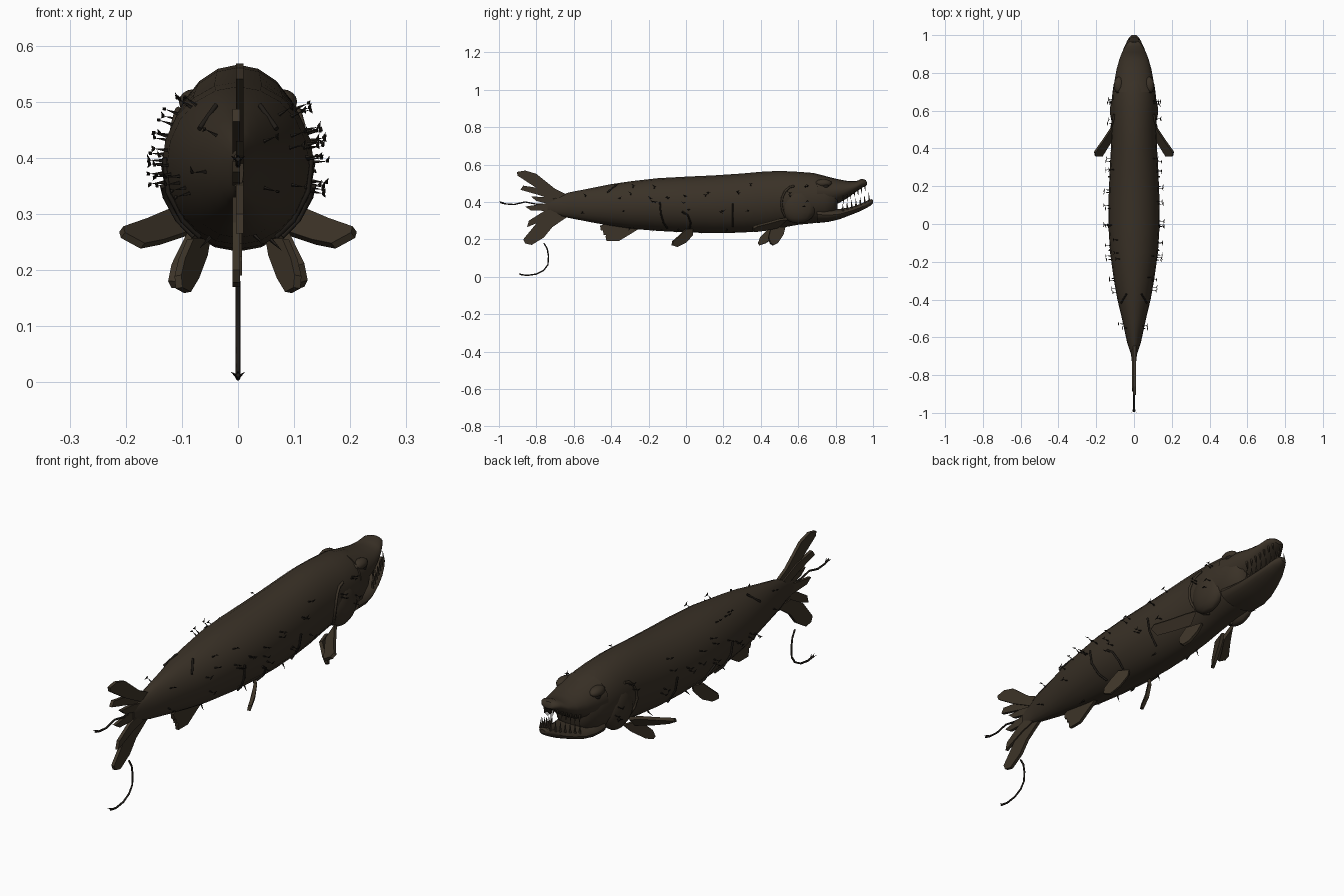
import bpy, bmesh, math, random
from mathutils import Vector

if "Cube" in bpy.data.objects:
    bpy.data.objects.remove(bpy.data.objects["Cube"])
random.seed(4)


def material(name, rgb):
    m = bpy.data.materials.new(name)
    m.diffuse_color = (*rgb, 1)
    m.use_nodes = True
    m.node_tree.nodes["Principled BSDF"].inputs["Base Color"].default_value = m.diffuse_color
    return m


SKIN = material("dark brown skin", (0.042, 0.031, 0.020))
FIN = material("fin brown", (0.046, 0.034, 0.021))
IRON = material("blackened iron", (0.015, 0.012, 0.009))


def finish(bm, name, mat, smooth=True):
    bmesh.ops.recalc_face_normals(bm, faces=bm.faces)
    me = bpy.data.meshes.new(name)
    bm.to_mesh(me)
    bm.free()
    me.materials.append(mat)
    ob = bpy.data.objects.new(name, me)
    bpy.context.collection.objects.link(ob)
    if smooth:
        bpy.ops.object.select_all(action='DESELECT')
        bpy.context.view_layer.objects.active = ob
        ob.select_set(True)
        bpy.ops.object.shade_smooth_by_angle(angle=math.radians(40))
    return ob


def loft(name, sections, sides=20):
    """Oval rings (y, top, bottom, half width) bridged along y."""
    bm = bmesh.new()
    rings = []
    for y, top, bot, w in sections:
        mid, h = (top + bot) / 2, (top - bot) / 2
        rings.append([bm.verts.new((w * math.cos(a), y, mid + h * math.sin(a)))
                      for a in (2 * math.pi * i / sides for i in range(sides))])
    for a, b in zip(rings, rings[1:]):
        for i in range(sides):
            j = (i + 1) % sides
            bm.faces.new((a[i], a[j], b[j], b[i]))
    bm.faces.new(rings[0])
    bm.faces.new(rings[-1])
    return finish(bm, name, SKIN)


def plate(name, pts, thick):
    """Thin fin from an outline of 3D points."""
    bm = bmesh.new()
    bm.faces.new([bm.verts.new(p) for p in pts])
    ob = finish(bm, name, FIN, False)
    s = ob.modifiers.new("thickness", 'SOLIDIFY')
    s.thickness, s.offset = thick, 0
    return ob


def cone(bm, base, tip, r, sides=5):
    base, tip = Vector(base), Vector(tip)
    d = (tip - base).normalized()
    u = d.orthogonal().normalized()
    v = d.cross(u)
    ring = [bm.verts.new(base + r * (u * math.cos(t) + v * math.sin(t)))
            for t in (2 * math.pi * i / sides for i in range(sides))]
    top = bm.verts.new(tip)
    for i in range(sides):
        bm.faces.new((ring[i], ring[(i + 1) % sides], top))
    bm.faces.new(ring)


def wire(name, pts, r, mat=IRON):
    cu = bpy.data.curves.new(name, 'CURVE')
    cu.dimensions = '3D'
    cu.bevel_depth, cu.bevel_resolution, cu.use_fill_caps = r, 1, True
    sp = cu.splines.new('POLY')
    sp.points.add(len(pts) - 1)
    for p, q in zip(sp.points, pts):
        p.co = (*q, 1)
    cu.materials.append(mat)
    ob = bpy.data.objects.new(name, cu)
    bpy.context.collection.objects.link(ob)
    bpy.ops.object.select_all(action='DESELECT')
    bpy.context.view_layer.objects.active = ob
    ob.select_set(True)
    bpy.ops.object.convert(target='MESH')


# Body, skull with upper jaw, and lower jaw
BODY = [(-.74, .41, .345, .010), (-.69, .425, .33, .016), (-.63, .45, .315, .036),
        (-.5, .475, .29, .064), (-.4, .495, .272, .088), (-.3, .51, .257, .106),
        (-.15, .527, .245, .127), (0, .535, .237, .136), (.15, .542, .233, .134),
        (.3, .552, .236, .128), (.4, .561, .244, .122), (.5, .566, .26, .117),
        (.6, .561, .278, .118), (.68, .555, .286, .116), (.74, .54, .295, .108),
        (.79, .525, .32, .09), (.81, .515, .36, .07)]
loft("body", BODY)
loft("upper_jaw", [(.7, .548, .36, .112), (.76, .534, .37, .103), (.82, .52, .395, .092),
                   (.87, .511, .425, .078), (.91, .511, .455, .063), (.94, .524, .475, .048),
                   (.96, .518, .485, .034), (.968, .505, .492, .02)])
loft("lower_jaw", [(.7, .38, .287, .100), (.76, .365, .293, .098), (.82, .362, .307, .088),
                   (.88, .372, .33, .072), (.93, .388, .35, .055), (.97, .408, .37, .036),
                   (.99, .415, .382, .024), (1.0, .41, .392, .012)])


def surface(y, z, out=0.0, side=1):
    """Point on the flank at a given length and height."""
    for a, b in zip(BODY, BODY[1:]):
        if a[0] <= y <= b[0]:
            t = (y - a[0]) / (b[0] - a[0])
            top, bot, w = (a[k] + t * (b[k] - a[k]) for k in (1, 2, 3))
            s = max(-.98, min(.98, (z - (top + bot) / 2) / ((top - bot) / 2)))
            c = math.sqrt(1 - s * s)
            n = Vector((c, 0, s * .6)).normalized()
            return Vector((side * (w * c + n.x * out), y, z + n.z * out))


# Teeth along both jaws
bm = bmesh.new()
for s in (-1, 1):
    for i in range(7):
        t = i / 6
        y = .84 + .115 * t
        cone(bm, (s * (.07 - .048 * t), y, .435 + .06 * t),
             (s * (.068 - .048 * t), y + .004, .385 + .07 * t), .006)
        y = .84 + .14 * t
        cone(bm, (s * (.07 - .045 * t), y, .35 + .052 * t),
             (s * (.068 - .045 * t), y - .003, .395 + .055 * t), .006)
finish(bm, "teeth", SKIN, False)

# Eyes, brows and gill covers on each side
for s in (-1, 1):
    side = "right" if s > 0 else "left"
    for name, c, size, mat in (
            ("eye", (.083, .745, .485), (.02, .022, .02), IRON),
            ("brow", (.08, .735, .5), (.026, .045, .022), SKIN),
            ("gill_cover", (.085, .6, .38), (.042, .1, .095), SKIN)):
        bm = bmesh.new()
        bmesh.ops.create_uvsphere(bm, u_segments=14, v_segments=8, radius=1)
        for v in bm.verts:
            v.co = Vector((c[0] * s + v.co.x * size[0], c[1] + v.co.y * size[1],
                           c[2] + v.co.z * size[2]))
        finish(bm, f"{side}_{name}", mat)
    wire(f"{side}_gill_edge", [surface(.58 - .07 * math.sin(t), .39 - .095 * math.cos(t), .002, s)
                               for t in (math.pi * i / 8 for i in range(9))], .006, SKIN)

# Ragged tail: fanned rays in the middle plane
RAYS = [[(-.62, .43), (-.70, .47), (-.80, .55), (-.86, .568), (-.905, .56), (-.90, .54),
         (-.80, .475), (-.66, .40)],
        [(-.64, .42), (-.76, .47), (-.87, .487), (-.885, .465), (-.78, .435), (-.66, .39)],
        [(-.64, .40), (-.75, .425), (-.83, .43), (-.80, .405), (-.66, .37)],
        [(-.64, .39), (-.73, .395), (-.86, .375), (-.83, .355), (-.70, .35)],
        [(-.64, .38), (-.76, .35), (-.84, .30), (-.85, .265), (-.74, .31), (-.66, .33)],
        [(-.62, .33), (-.72, .33), (-.80, .285), (-.87, .20), (-.86, .178), (-.825, .17),
         (-.76, .21), (-.715, .265)]]
for i, r in enumerate(RAYS):
    plate(f"tail_ray_{i + 1}", [(.003 * (-1) ** i, y, z) for y, z in r], .014)

# Ragged anal fin strips
for i, z in enumerate((.255, .232, .198)):
    plate(f"anal_fin_strip_{i + 1}",
          [(0, -.28 + .03 * i, .275), (0, -.42, .285 - .018 * i), (0, -.46 + .015 * i, z + .018),
           (0, -.455 + .015 * i, z - .008), (0, -.36, z - .008)], .014)

# Paired fins: side fins, breast fins and belly fins
FINS = {"side_fin": [(.10, .54, .31), (.125, .50, .305), (.165, .44, .288), (.208, .38, .273),
                     (.205, .36, .262), (.17, .36, .243), (.135, .42, .25), (.09, .49, .265)],
        "breast_fin": [(.06, .53, .265), (.075, .52, .225), (.098, .49, .18), (.112, .465, .168),
                       (.118, .45, .18), (.112, .44, .21), (.085, .455, .265)],
        "belly_fin": [(.055, .035, .255), (.06, .035, .225), (.075, .0, .185), (.09, -.05, .16),
                      (.105, -.075, .168), (.107, -.07, .19), (.10, -.035, .22), (.085, .0, .255)]}
for name, pts in FINS.items():
    for s in (-1, 1):
        drag = -.07 if name == "breast_fin" and s < 0 else 0
        plate(f"{'right' if s > 0 else 'left'}_{name}",
              [(s * x, y + drag * (.27 - z) * 10, z) for x, y, z in pts], .014)

# Barbs stuck in both flanks
bm = bmesh.new()
ROWS = [.66, .65, .54, .33, .27, .18, .1, .0, -.02, -.1, -.15, -.18, -.28, -.35, -.54]
for s in (-1, 1):
    for y in ROWS:
        for k in range(2):
            yy = y + random.uniform(-.02, .02)
            z = random.uniform(.34, .5) if y > -.3 else random.uniform(.33, .44)
            p = surface(yy, z, .024, s)
            cone(bm, surface(yy, z, -.006, s), p, .004)
            for d in (-1, 1):
                cone(bm, p, p + Vector((s * .004, d * .013, random.uniform(-.008, .012))), .0035, 4)
for i in range(6):
    y = -.3 + .13 * i
    p = surface(y, .25 + .004 * abs(i - 3), 0, (-1) ** i)
    cone(bm, p, p + Vector((.02 * (-1) ** i, -.01, -.02)), .004)
finish(bm, "barbs", IRON, False)

# Broken lines and shafts trailing along the flanks
LINES = [[(-.14, .40), (-.135, .34), (-.12, .29), (-.10, .262)],
         [(-.02, .35), (.01, .33), (.025, .29), (.02, .262)],
         [(.25, .39), (.25, .33), (.25, .27)],
         [(-.42, .45), (-.37, .49)]]
for s in (-1, 1):
    for i, ln in enumerate(LINES):
        wire(f"{'right' if s > 0 else 'left'}_line_{i + 1}",
             [surface(y, z, .004, s) for y, z in ln], .0045)

# Trailing hooks with barbed ends
HOOKS = [[(-.76, .18), (-.742, .15), (-.735, .11), (-.738, .065), (-.76, .035), (-.80, .014),
          (-.85, .007), (-.89, .013)],
         [(-.72, .385), (-.80, .388), (-.86, .40), (-.92, .386), (-.97, .39), (-.995, .398)]]
for i, h in enumerate(HOOKS):
    wire(f"hook_{i + 1}", [(0, y, z) for y, z in h], .0042)
    bm = bmesh.new()
    y, z = h[-1]
    for s in (-1, 1):
        cone(bm, (0, y + .02, z - .004), (s * .013, y - .004, z + .006), .004)
    cone(bm, (0, y + .01, z - .002), (0, y - .005, z + .008), .004)
    finish(bm, f"hook_barb_{i + 1}", IRON, False)
